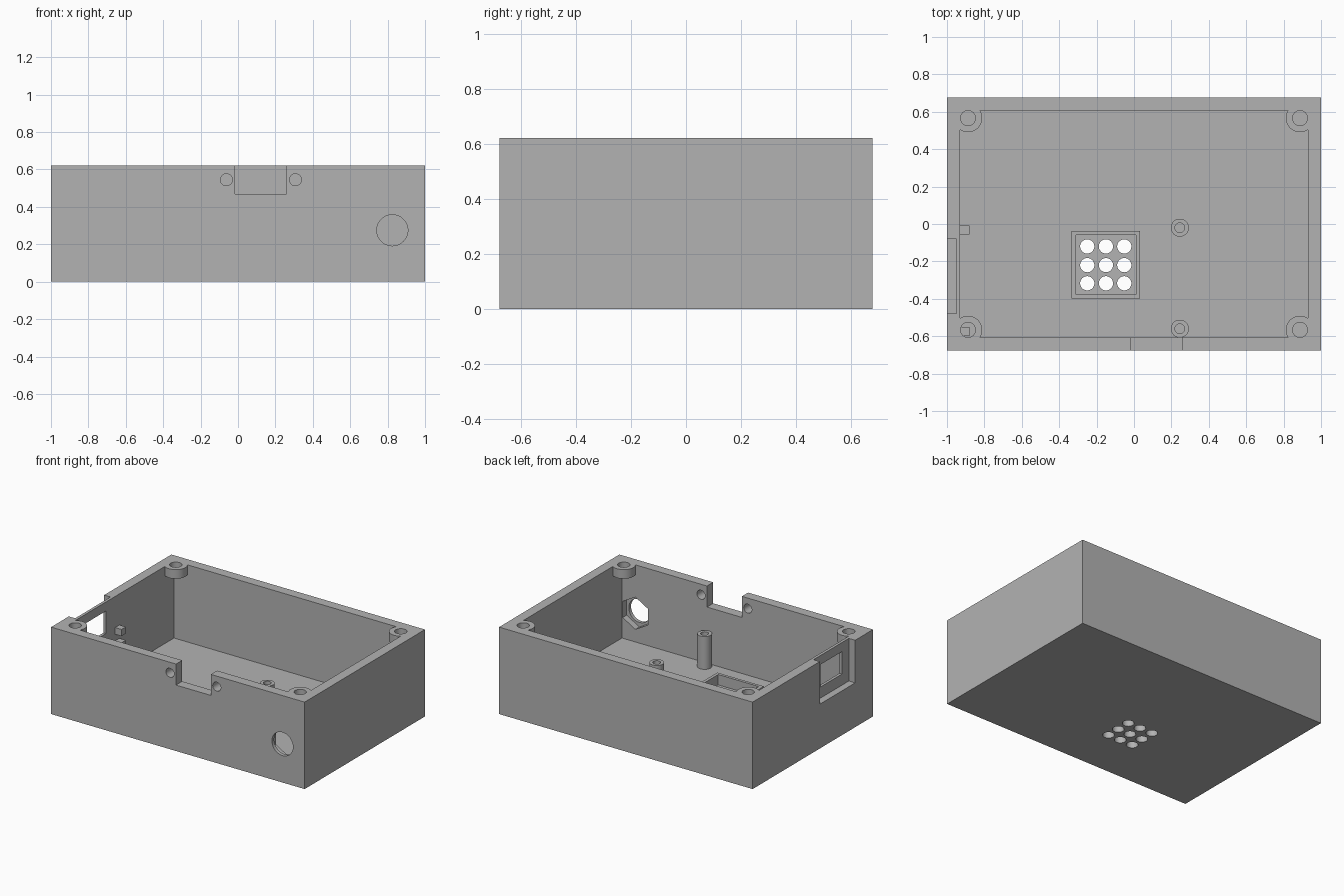
import bpy
import bmesh
from math import pi
from mathutils import Matrix, Vector

if "Cube" in bpy.data.objects:
    bpy.data.objects.remove(bpy.data.objects["Cube"], do_unlink=True)

# Single grey plastic
plastic = bpy.data.materials.new("grey_plastic")
plastic.use_nodes = True
GREY = (0.45, 0.45, 0.45, 1)
plastic.diffuse_color = GREY
plastic.node_tree.nodes["Principled BSDF"].inputs["Base Color"].default_value = GREY

HALF_X, HALF_Y, HEIGHT = 1.0, 0.6775, 0.62
WALL, FLOOR = 0.07, 0.07
IN_X, IN_Y = HALF_X - WALL, HALF_Y - WALL
ABOVE = HEIGHT + 0.1


def finish(name, bm):
    mesh = bpy.data.meshes.new(name)
    bmesh.ops.recalc_face_normals(bm, faces=bm.faces)
    bm.to_mesh(mesh)
    bm.free()
    mesh.materials.append(plastic)
    obj = bpy.data.objects.new(name, mesh)
    bpy.context.collection.objects.link(obj)
    return obj


def box(name, low, high):
    low, high = Vector(low), Vector(high)
    bm = bmesh.new()
    bmesh.ops.create_cube(bm, size=1, matrix=Matrix.Translation((low + high) / 2)
                          @ Matrix.Diagonal((*(high - low), 1)))
    return finish(name, bm)


def cylinder(name, centre, radius, start, end, axis="Z", sides=40):
    """Cylinder from start to end along Z, or along Y with centre = (x, z)."""
    middle = (start + end) / 2
    if axis == "Z":
        place = Matrix.Translation((centre[0], centre[1], middle))
    else:
        place = Matrix.Translation((centre[0], middle, centre[1])) @ Matrix.Rotation(pi / 2, 4, "X")
    bm = bmesh.new()
    bmesh.ops.create_cone(bm, cap_ends=True, segments=sides, radius1=radius,
                          radius2=radius, depth=abs(end - start), matrix=place)
    return finish(name, bm)


def combine(target, tool, operation="DIFFERENCE"):
    mod = target.modifiers.new("combine", "BOOLEAN")
    mod.operation, mod.solver, mod.object = operation, "EXACT", tool
    graph = bpy.context.evaluated_depsgraph_get()
    graph.update()
    result = bpy.data.meshes.new_from_object(target.evaluated_get(graph))
    target.modifiers.clear()
    target.data = result
    bpy.data.objects.remove(tool, do_unlink=True)


# Open tray with four screw bosses hung in the corners
case = box("case", (-HALF_X, -HALF_Y, 0), (HALF_X, HALF_Y, HEIGHT))
combine(case, box("cavity", (-IN_X, -IN_Y, FLOOR), (IN_X, IN_Y, ABOVE)))
corners = [(sx * 0.8875, sy * 0.5665) for sx in (-1, 1) for sy in (-1, 1)]
for corner in corners:
    combine(case, cylinder("boss", corner, 0.076, HEIGHT - 0.065, HEIGHT), "UNION")
for corner in corners:
    combine(case, cylinder("boss_hole", corner, 0.04, HEIGHT - 0.1, ABOVE))

# Front wall: notch with a screw hole on each side
OUTSIDE, INSIDE = -HALF_Y - 0.05, -IN_Y + 0.03
combine(case, box("notch", (-0.015, OUTSIDE, 0.47), (0.26, INSIDE, ABOVE)))
for x in (-0.062, 0.307):
    combine(case, cylinder("screw_hole", (x, 0.545), 0.032, OUTSIDE, INSIDE, "Y"))

# Front wall: round socket hole with a hexagonal nut pocket inside
SOCKET = (0.825, 0.275)
combine(case, cylinder("socket_hole", SOCKET, 0.083, OUTSIDE, INSIDE, "Y", 64))
combine(case, cylinder("nut_pocket", SOCKET, 0.115, -IN_Y - 0.045, INSIDE, "Y", 6))

# Right wall: shallow outer recess with a window through it
combine(case, box("recess", (-HALF_X - 0.1, -0.478, 0.316), (-0.95, -0.08, ABOVE)))
combine(case, box("window", (-HALF_X, -0.4, 0.395), (-0.9, -0.16, 0.555)))

# Sound holes in the floor
for x in (-0.25, -0.15, -0.052):
    for y in (-0.12, -0.22, -0.317):
        combine(case, cylinder("sound_hole", (x, y), 0.038, -0.05, FLOOR + 0.05))

# Raised frame around the sound holes
frame = box("speaker_frame", (-0.335, -0.398, FLOOR - 0.01), (0.032, -0.037, 0.144))
combine(frame, box("frame_opening", (-0.31, -0.377, 0), (0.01, -0.059, 0.3)))

# Board standoffs with blind screw holes
parts = [case, frame]
for name, y in (("front_standoff", -0.56), ("rear_standoff", -0.02)):
    post = cylinder(name, (0.245, y), 0.048, FLOOR - 0.01, 0.304)
    combine(post, cylinder("pilot_hole", (0.245, y), 0.026, FLOOR + 0.03, 0.4))
    parts.append(post)

# Pairs of small tabs that grip the board edge
for place, y in (("front", -0.6), ("rear", -0.056)):
    for level, z in (("lower", 0.255), ("upper", 0.35)):
        parts.append(box(f"{place}_{level}_tab", (-IN_X - 0.01, y, z), (-0.88, y + 0.048, z + 0.048)))

# Smooth round surfaces, keep edges sharp
for obj in bpy.context.selected_objects:
    obj.select_set(False)
for obj in parts:
    obj.select_set(True)
bpy.context.view_layer.objects.active = case
bpy.ops.object.shade_smooth_by_angle(angle=pi / 6)
